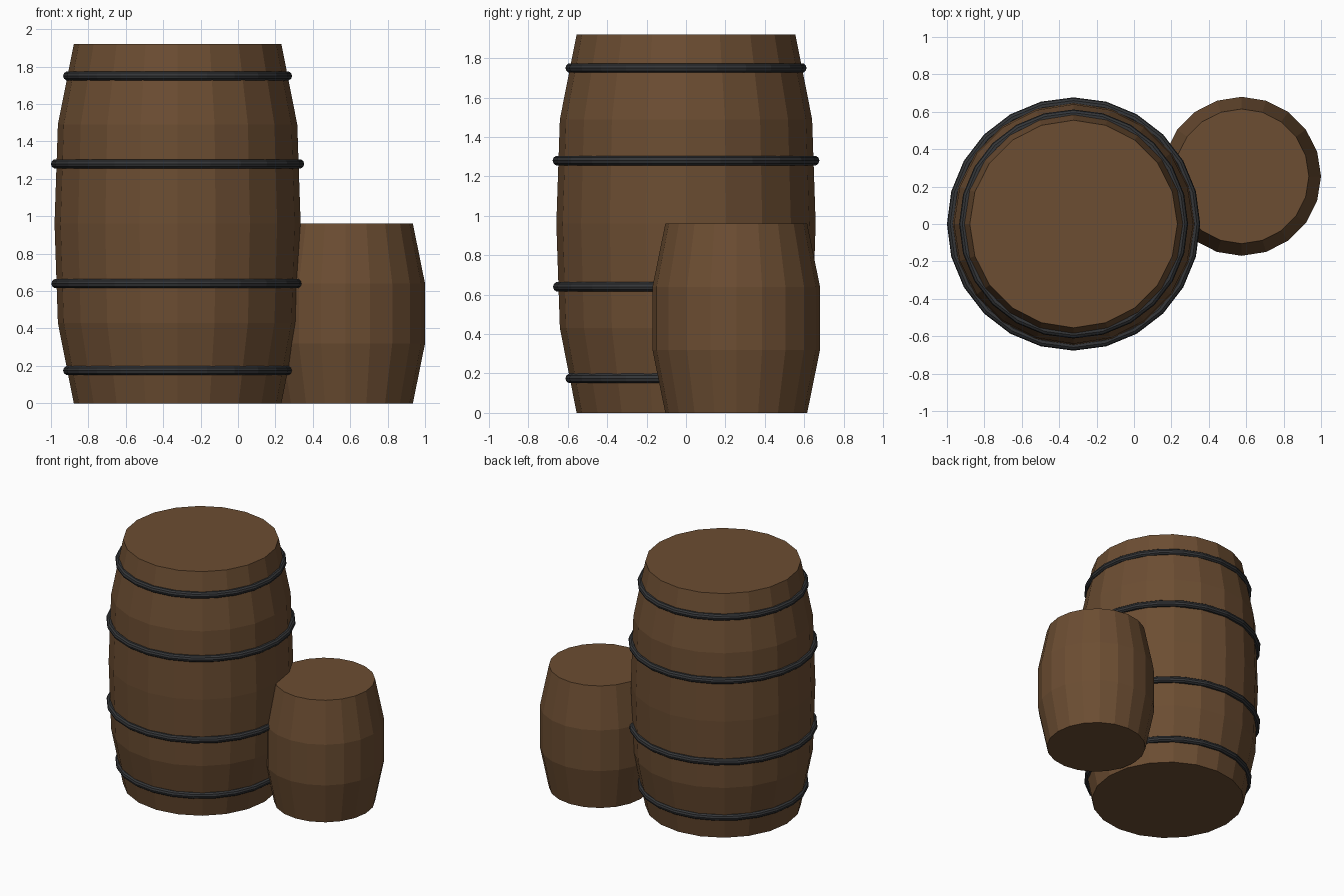
import bpy, bmesh
from math import sin, cos, pi

if "Cube" in bpy.data.objects:
    bpy.data.objects.remove(bpy.data.objects["Cube"])


def material(name, rgb):
    m = bpy.data.materials.new(name)
    m.diffuse_color = (*rgb, 1)
    m.use_nodes = True
    m.node_tree.nodes["Principled BSDF"].inputs["Base Color"].default_value = m.diffuse_color
    return m


wood = material("wood", (0.15, 0.075, 0.032))
iron = material("iron", (0.035, 0.037, 0.04))


def finish(name, bm, loc, mat):
    bmesh.ops.recalc_face_normals(bm, faces=bm.faces[:])
    me = bpy.data.meshes.new(name)
    bm.to_mesh(me)
    bm.free()
    me.materials.append(mat)
    ob = bpy.data.objects.new(name, me)
    ob.location = loc
    bpy.context.collection.objects.link(ob)
    return ob


def ring(bm, r, z, n):
    return [bm.verts.new((r * cos(2 * pi * i / n), r * sin(2 * pi * i / n), z)) for i in range(n)]


def bridge(bm, a, b):
    n = len(a)
    for i in range(n):
        j = (i + 1) % n
        bm.faces.new((a[i], a[j], b[j], b[i]))


def barrel(name, loc, profile, n=20):
    bm = bmesh.new()
    rings = [ring(bm, r, z, n) for r, z in profile]
    for a, b in zip(rings, rings[1:]):
        bridge(bm, a, b)
    bm.faces.new(rings[0])
    bm.faces.new(rings[-1])
    return finish(name, bm, loc, wood)


def hoop(name, loc, major, minor=0.025, n=24, sides=10):
    bm = bmesh.new()
    rings = [ring(bm, major + minor * cos(2 * pi * k / sides), minor * sin(2 * pi * k / sides), n)
             for k in range(sides)]
    for k in range(sides):
        bridge(bm, rings[k], rings[(k + 1) % sides])
    return finish(name, bm, loc, iron)


# Large barrel, bulging in the middle
CX = -0.323
barrel("large_barrel", (CX, 0, 0),
       [(0.555, 0), (0.64, 0.43), (0.658, 0.96), (0.64, 1.49), (0.555, 1.92)])

# Iron hoops around the large barrel
for label, z, r in (("bottom", 0.175, 0.587), ("lower_middle", 0.64, 0.65),
                    ("upper_middle", 1.28, 0.652), ("top", 1.75, 0.587)):
    hoop(label + "_hoop", (CX, 0, z), r)

# Small barrel without hoops, tucked against the large one
barrel("small_barrel", (0.575, 0.255, 0),
       [(0.36, 0), (0.425, 0.32), (0.425, 0.64), (0.36, 0.96)])
